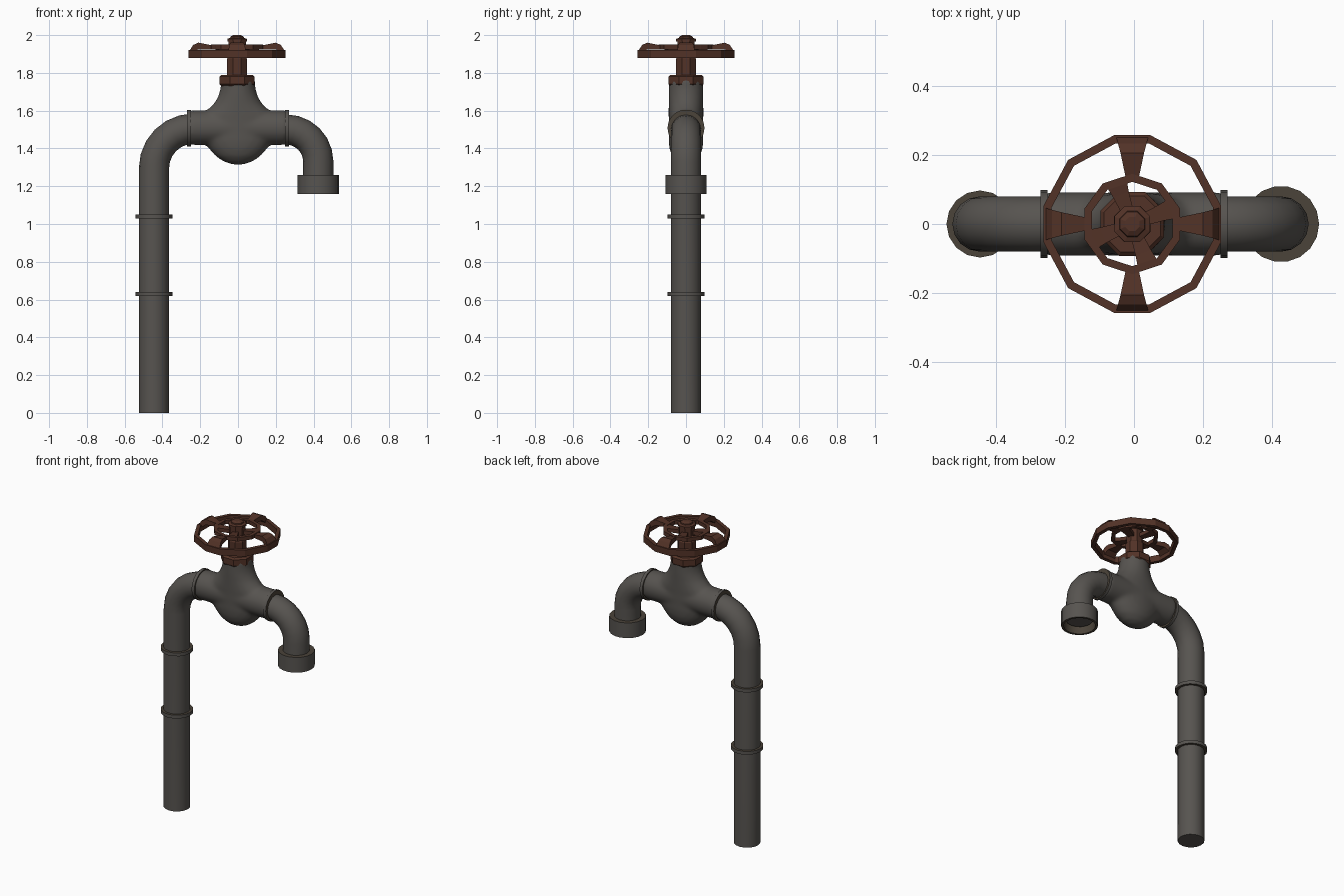
import bpy
import bmesh
from math import sin, cos, pi, radians
from mathutils import Vector, Matrix

cube = bpy.data.objects.get("Cube")
if cube:
    bpy.data.objects.remove(cube)


def material(name, rgb):
    m = bpy.data.materials.new(name)
    m.use_nodes = True
    m.diffuse_color = (*rgb, 1)
    m.node_tree.nodes["Principled BSDF"].inputs["Base Color"].default_value = (*rgb, 1)
    return m


IRON = material("grey iron", (0.095, 0.088, 0.080))
AGED = material("aged brown iron", (0.070, 0.056, 0.041))
RUST = material("rusty red", (0.085, 0.032, 0.020))


def loft(name, rings, mats, caps=True, loop=False, smooth=None):
    """Skin a list of equal point rings into one object."""
    bm = bmesh.new()
    rows = [[bm.verts.new(p) for p in ring] for ring in rings]
    pairs = list(zip(rows, rows[1:])) + ([(rows[-1], rows[0])] if loop else [])
    for a, b in pairs:
        for i in range(len(a)):
            j = (i + 1) % len(a)
            bm.faces.new((a[i], a[j], b[j], b[i]))
    if caps and not loop:
        bm.faces.new(rows[0])
        bm.faces.new(rows[-1])
    bmesh.ops.recalc_face_normals(bm, faces=bm.faces)
    me = bpy.data.meshes.new(name)
    bm.to_mesh(me)
    bm.free()
    for m in mats:
        me.materials.append(m)
    ob = bpy.data.objects.new(name, me)
    bpy.context.collection.objects.link(ob)
    if smooth:
        bpy.ops.object.select_all(action='DESELECT')
        ob.select_set(True)
        bpy.context.view_layer.objects.active = ob
        bpy.ops.object.shade_smooth_by_angle(angle=radians(smooth))
    return ob


def ellipse(rx, ry, z, n, turn=0.0, x=0.0):
    return [Vector((x + rx * cos(2 * pi * i / n + turn), ry * sin(2 * pi * i / n + turn), z))
            for i in range(n)]


def lathe(name, profile, mats, n=16, x=0.0, turn=0.0, smooth=None):
    return loft(name, [ellipse(r, r, z, n, turn, x) for r, z in profile], mats, smooth=smooth)


def paint_ends(ob, axis):
    # flat end faces take the aged colour
    for p in ob.data.polygons:
        if abs(p.normal[axis]) > 0.8:
            p.material_index = 1


def sweep(name, path, radius, n=16):
    rings = []
    for i, p in enumerate(path):
        t = (path[min(i + 1, len(path) - 1)] - path[max(i - 1, 0)]).normalized()
        side = Vector((0, 1, 0))
        up = t.cross(side)
        rings.append([p + radius * (cos(2 * pi * k / n) * side + sin(2 * pi * k / n) * up)
                      for k in range(n)])
    return loft(name, rings, [IRON], smooth=50)


def elbow(cx, cz, r, sign, steps=6):
    # quarter bend, from vertical to horizontal
    return [Vector((cx + sign * r * cos(pi / 2 * i / steps), 0, cz + r * sin(pi / 2 * i / steps)))
            for i in range(steps + 1)]


# Standing pipe and spout
sweep("standing_pipe", [Vector((-0.445, 0, 0))] + elbow(-0.235, 1.295, 0.21, -1)
      + [Vector((-0.2, 0, 1.505))], 0.08)
sweep("spout_pipe", [Vector((0.425, 0, 1.2))] + elbow(0.255, 1.33, 0.17, 1)
      + [Vector((0.2, 0, 1.5))], 0.08)

# Pipe bands
for label, z in (("lower", 0.63), ("upper", 1.04)):
    band = lathe(label + "_pipe_band", [(0.097, z - 0.011), (0.097, z + 0.011)],
                 [IRON, AGED], x=-0.445, smooth=30)
    paint_ends(band, 2)

# Spout nozzle, open below
nozzle = lathe("nozzle", [(0.06, 1.26), (0.11, 1.26), (0.11, 1.16), (0.095, 1.16), (0.095, 1.225)],
               [IRON, AGED], n=18, x=0.425, smooth=30)
paint_ends(nozzle, 2)
for p in nozzle.data.polygons:
    if (p.center - Vector((0.425, 0, p.center.z))).dot(p.normal) < -0.01:
        p.material_index = 1

# Valve body: horizontal tube blended with belly and neck
tube = loft("valve_tube", [[Vector((x, v.x, v.y + 1.51)) for v in ellipse(0.092, 0.092, 0, 24)]
                           for x in (-0.262, 0.262)], [IRON])
belly = [(0.03, 0.02, 1.315), (0.075, 0.05, 1.33), (0.12, 0.075, 1.36), (0.155, 0.088, 1.4),
         (0.185, 0.092, 1.44), (0.21, 0.092, 1.51), (0.2, 0.092, 1.575), (0.16, 0.092, 1.605),
         (0.125, 0.092, 1.64), (0.103, 0.092, 1.68), (0.092, 0.091, 1.72), (0.09, 0.09, 1.77)]
body = loft("valve_body", [ellipse(rx, ry, z, 28) for rx, ry, z in belly], [IRON])
bpy.ops.object.select_all(action='DESELECT')
tube.select_set(True)
body.select_set(True)
bpy.context.view_layer.objects.active = body
bpy.ops.object.join()
remesh = body.modifiers.new("blend", 'REMESH')
remesh.mode = 'VOXEL'
remesh.voxel_size = 0.012
remesh.use_smooth_shade = True
relax = body.modifiers.new("relax", 'SMOOTH')
relax.factor = 0.5
relax.iterations = 6

# Collars where the pipes join the body
for label, s in (("right", -1), ("left", 1)):
    rings = [[Vector((s * 0.26 + dx, v.x, v.y + 1.508)) for v in ellipse(0.098, 0.098, 0, 18)]
             for dx in (-0.01, 0.01)]
    paint_ends(loft(label + "_collar", rings, [IRON, AGED], smooth=30), 0)

# Packing nut, stem and cap
CX = -0.005
lathe("packing_nut", [(0.09, 1.73), (0.1, 1.74), (0.1, 1.78), (0.088, 1.79)], [RUST], 8, CX, pi / 8)
lathe("stem", [(0.057, 1.78), (0.057, 1.875), (0.05, 1.885), (0.05, 1.965), (0.056, 1.967),
               (0.056, 1.98), (0.04, 1.985), (0.038, 1.992), (0.022, 2.0)], [RUST], 8, CX, pi / 8)


def polygon_ring(name, angles, r_out, r_in, z0, z1):
    rings = [[Vector((CX + r * cos(a), r * sin(a), z))
              for r, z in ((r_in, z0), (r_out, z0), (r_out, z1), (r_in, z1))] for a in angles]
    return loft(name, rings, [RUST], loop=True)


# Handwheel rims
rim_angles = [radians(90 * q + a) for q in range(4) for a in (11.5, 45, 78.5)]
polygon_ring("wheel_rim", rim_angles, 0.262, 0.238, 1.878, 1.92)
polygon_ring("wheel_inner_ring", [radians(36 * i + 18) for i in range(10)], 0.145, 0.122, 1.925, 1.95)


def spoke(name, sections, angle):
    # sections: radius, half width, bottom and top heights
    turn = Matrix.Translation((CX, 0, 0)) @ Matrix.Rotation(angle, 4, 'Z')
    rings = [[turn @ Vector((r, y, z)) for y, z in ((-w, lo), (w, lo), (w, hi), (-w, hi))]
             for r, w, lo, hi in sections]
    return loft(name, rings, [RUST])


outer = [(0.25, 0.046, 1.885, 1.92), (0.232, 0.041, 1.905, 1.948),
         (0.205, 0.034, 1.925, 1.96), (0.13, 0.018, 1.925, 1.945)]
inner = [(0.135, 0.032, 1.925, 1.949), (0.09, 0.024, 1.92, 1.944), (0.04, 0.018, 1.915, 1.94)]
for q in range(4):
    spoke(f"outer_spoke_{q + 1}", outer, q * pi / 2)
    spoke(f"inner_spoke_{q + 1}", inner, q * pi / 2 + radians(21))
